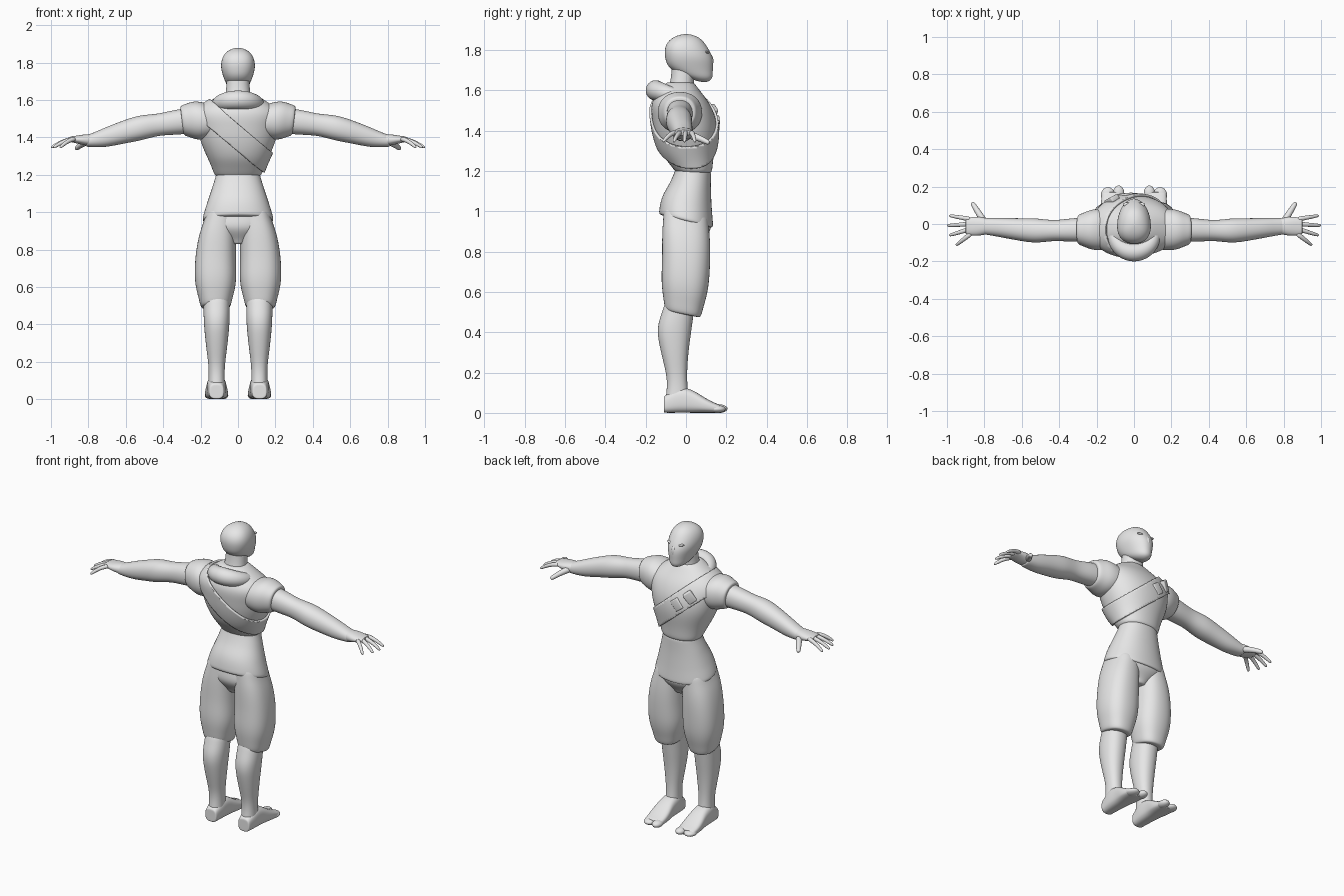
import bpy, bmesh
from math import sin, cos, pi, sqrt, copysign
from mathutils import Vector, Matrix

cube = bpy.data.objects.get("Cube")
if cube:
    bpy.data.objects.remove(cube, do_unlink=True)

GREY = (0.8, 0.8, 0.8, 1)
material = bpy.data.materials.new("plain grey")
material.use_nodes = True
material.diffuse_color = GREY
material.node_tree.nodes["Principled BSDF"].inputs["Base Color"].default_value = GREY


def finish(name, bm, mirror=False, subsurf=False):
    bmesh.ops.recalc_face_normals(bm, faces=bm.faces)
    mesh = bpy.data.meshes.new(name)
    for face in bm.faces:
        face.smooth = True
    bm.to_mesh(mesh)
    bm.free()
    mesh.materials.append(material)
    obj = bpy.data.objects.new(name, mesh)
    bpy.context.scene.collection.objects.link(obj)
    if mirror:
        obj.modifiers.new("mirror", "MIRROR")
    if subsurf:
        smooth = obj.modifiers.new("smooth", "SUBSURF")
        smooth.levels = smooth.render_levels = 2
    return obj


def skin(name, loops, mirror=False, closed=False):
    """Bridge equal point loops into one smooth surface."""
    bm = bmesh.new()
    rows = [[bm.verts.new(point) for point in loop] for loop in loops]
    pairs = list(zip(rows, rows[1:]))
    if closed:
        pairs.append((rows[-1], rows[0]))
    else:
        bm.faces.new(rows[0])
        bm.faces.new(rows[-1])
    for low, high in pairs:
        for i in range(len(low)):
            bm.faces.new((low[i - 1], low[i], high[i], high[i - 1]))
    return finish(name, bm, mirror, subsurf=True)


def sample(keys, t):
    """Smooth curve through evenly spaced keys; a lone number is constant."""
    if not isinstance(keys, tuple):
        return keys
    last = len(keys) - 1
    i = min(int(t * last), last - 1)
    f = t * last - i
    before, a, b, after = (keys[max(0, min(last, i + k))] for k in (-1, 0, 1, 2))
    slope_a, slope_b = (b - before) / 2, (after - a) / 2
    ease = f * f * (3 - 2 * f)
    return a + (b - a) * ease + f * (1 - f) * (slope_a * (1 - f) - slope_b * f)


def loft(name, axis, start, end, centre, radius, mirror=False, power=2.2,
         tilt=0, narrow=0, rounded=False, steps=10, sides=20):
    """Sweep an oval along an axis; rounded closes both ends like an egg."""
    stations = [(i / steps, 1) for i in range(steps + 1)]
    if rounded:
        fractions = [(1 - cos(pi * (i + .3) / (steps + .6))) / 2 for i in range(steps + 1)]
        stations = [(t, sqrt(4 * t * (1 - t))) for t in fractions]
    else:
        stations = [(0, .8)] + stations + [(1, .8)]
    loops = []
    for t, scale in stations:
        a, b = (sample(keys, t) for keys in centre)
        ra, rb = (sample(keys, t) * scale for keys in radius)
        loop = []
        for i in range(sides):
            angle = 2 * pi * i / sides
            u, v = (copysign(abs(w) ** (2 / power), w) for w in (cos(angle), sin(angle)))
            along = start + (end - start) * t + tilt * rb * v
            p, q = a + ra * u * (1 - narrow * v), b + rb * v
            loop.append({"X": (along, p, q), "Y": (p, along, q), "Z": (p, q, along)}[axis])
        loops.append(loop)
    return skin(name, loops, mirror)


def finger(name, base, tip, radius, arch):
    base, tip = Vector(base), Vector(tip)
    turn = (tip - base).to_track_quat("Z", "Y")
    loops = []
    for t in (0, .3, .6, .9, 1):
        middle = base.lerp(tip, t) + Vector((0, 0, arch * sin(pi * t)))
        r = radius * (1 - .4 * t) * (.7 if t == 1 else 1)
        loops.append([middle + turn @ Vector((r * cos(k * pi / 4), r * sin(k * pi / 4), 0)) for k in range(8)])
    skin(name, loops, mirror=True)


def blob(name, place, size, mirror=True, lean=0):
    bm = bmesh.new()
    shape = Matrix.Translation(place) @ Matrix.Rotation(lean, 4, "Y") @ Matrix.Diagonal((*size, 1))
    bmesh.ops.create_uvsphere(bm, u_segments=20, v_segments=12, radius=1, matrix=shape)
    return finish(name, bm, mirror)


# Head, neck and masked face
loft("head", "Z", 1.64, 1.88, centre=(0, (.09, .03, .015, 0, 0)), rounded=True, narrow=.13,
     radius=((.09, .08, .09, .1, .11), (.1, .12, .12, .12, .13)))
loft("neck", "Z", 1.54, 1.74, centre=(0, (-.03, -.01)), radius=((.08, .066, .06), (.08, .06, .06)))
blob("nose", (0, .12, 1.745), (.014, .016, .035), mirror=False)
blob("brows", (.034, .104, 1.787), (.026, .012, .007), lean=-.2)
blob("eyes", (.032, .106, 1.768), (.014, .01, .006))

# Jacket body
jacket = loft("jacket", "Z", 1.19, 1.64, centre=(0, (.04, .01, 0, -.01, -.03, -.03)),
              radius=((.125, .16, .2, .22, .22, .08), (.09, .13, .155, .16, .14, .07)))

# Sash cut from the jacket surface along a slanted band
bpy.context.view_layer.update()
bm = bmesh.new()
bm.from_object(jacket, bpy.context.evaluated_depsgraph_get())
slant = Vector((.65, 0, .76))
for side in (1, -1):
    bmesh.ops.bisect_plane(bm, geom=bm.verts[:] + bm.edges[:] + bm.faces[:], clear_outer=True,
                           plane_co=Vector((0, 0, 1.4)) + slant * side * .055, plane_no=slant * side)
sash = finish("sash", bm)
solid = sash.modifiers.new("thickness", "SOLIDIFY")
solid.thickness, solid.offset = .012, 1

# Pouches on the sash
for name, place, turn in (("lower_pouch", (-.045, .15, 1.435), .1), ("upper_pouch", (-.118, .13, 1.49), .5)):
    bm = bmesh.new()
    shape = (Matrix.Translation(place) @ Matrix.Rotation(turn, 4, "Z")
             @ Matrix.Rotation(.65, 4, "Y") @ Matrix.Diagonal((.055, .03, .07, 1)))
    bmesh.ops.create_cube(bm, size=1, matrix=shape)
    bevel = finish(name, bm).modifiers.new("soft edges", "BEVEL")
    bevel.width, bevel.segments = .007, 3

# Rolled hood around the neck, thick at the back
loops = []
for i in range(24):
    angle = 2 * pi * i / 24
    outward = Vector((cos(angle), sin(angle), 0))
    back = (1 - sin(angle)) / 2
    thick = .022 + .032 * back
    middle = outward * .106 + Vector((0, -.045, 1.545 + .055 * back))
    loops.append([middle + outward * thick * cos(k * pi / 5) + Vector((0, 0, thick * sin(k * pi / 5)))
                  for k in range(10)])
skin("hood", loops, closed=True)

# Short sleeves, arms and palms
loft("sleeves", "X", .14, .3, centre=(-.03, 1.49), radius=((.11, .11, .08), (.09, .105, .08)),
     mirror=True, tilt=.12, steps=5)
loft("arms", "X", .24, .81, centre=((-.03, -.035, -.012), (1.49, 1.45, 1.38)), mirror=True,
     radius=((.066, .063, .056, .066, .06, .052, .043), (.07, .067, .06, .068, .062, .052, .032)), steps=12)
loft("palms", "X", .77, .9, centre=(-.012, (1.385, 1.39)), radius=((.04, .052, .045), (.034, .027, .014)),
     mirror=True, steps=4)

# Fingers fanned out from the palm, and the thumb
for i, name in enumerate(("index", "middle", "ring", "little")):
    finger(name + "_fingers", (.87, .025 - .025 * i, 1.393),
           (1 - .012 * (i - 1) ** 2, .045 - .053 * i, 1.345), radius=.015, arch=.01)
finger("thumbs", (.8, .01, 1.38), (.867, .116, 1.338), radius=.022, arch=.005)

# Tunic skirt below the jacket
loft("tunic", "Z", .95, 1.22, centre=(0, (0, .005, .025, .04)), tilt=-.25,
     radius=((.195, .17, .14, .115), (.137, .125, .1, .085)))

# Baggy trousers with gathered cuffs
loft("pelvis", "Z", .83, 1, centre=(0, .005), radius=((.05, .17, .165), (.07, .12, .115)))
loft("trouser_legs", "Z", .49, 1, centre=((.12, .12, .12, .11, .09), (-.015, 0, 0)), mirror=True,
     radius=((.08, .11, .11, .1, .08), (.09, .115, .12, .12, .11)), tilt=-.2, power=2.4)

# Lower legs
loft("calves", "Z", .03, .55, centre=(.114, (-.044, -.044, -.055, -.057, -.03)), mirror=True,
     radius=((.046, .043, .058, .07, .07), (.062, .05, .067, .086, .075)))

# Feet resting on the ground, with a split big toe
heights = (.042, .063, .057, .036, .02)
loft("feet", "Y", -.11, .17, centre=(.115, heights), mirror=True, power=2.8,
     radius=((.04, .05, .054, .062, .058), heights))
blob("big_toes", (.082, .165, .021), (.03, .041, .021))
blob("small_toes", (.14, .155, .019), (.037, .042, .019))
